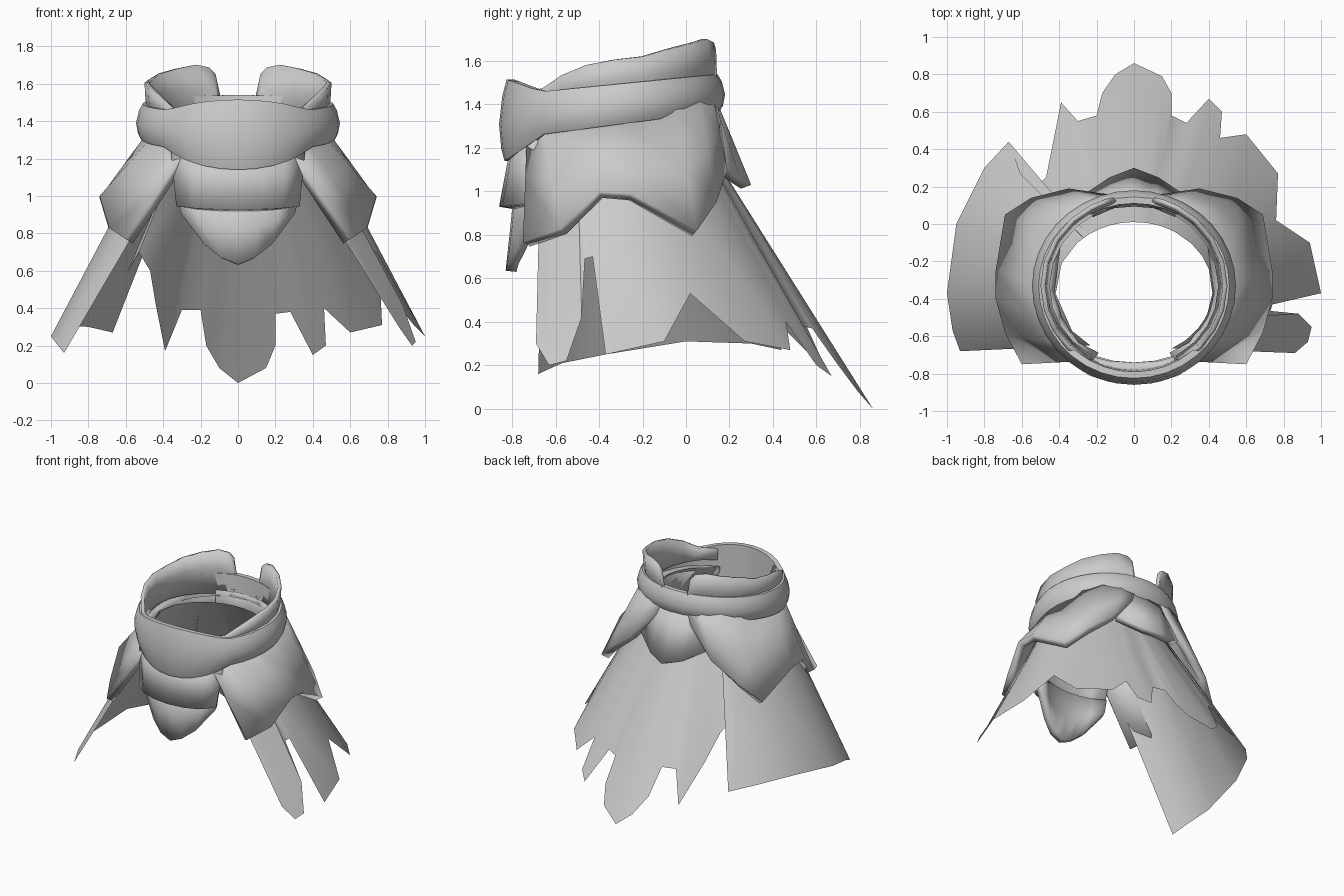
import bpy, math
from mathutils import Vector

if "Cube" in bpy.data.objects:
    bpy.data.objects.remove(bpy.data.objects["Cube"])

steel = bpy.data.materials.new("grey_steel")
steel.diffuse_color = (0.6, 0.6, 0.6, 1)
steel.use_nodes = True
steel.node_tree.nodes["Principled BSDF"].inputs["Base Color"].default_value = steel.diffuse_color
CY = -0.33  # waist axis


def sheet(name, rows, thick=0.0, closed=False, mirror=False, angle=35):
    """Grid of matching point rows, facing away from the waist axis, optionally thickened inward."""
    n = len(rows[0])
    verts = [p for row in rows for p in row]
    faces = []
    for r in range(len(rows) - 1):
        for i in range(n if closed else n - 1):
            j = (i + 1) % n
            faces.append((r * n + i, r * n + j, (r + 1) * n + j, (r + 1) * n + i))
    mesh = bpy.data.meshes.new(name)
    mesh.from_pydata(verts, [], faces)
    mesh.materials.append(steel)
    facing = sum(f.area * f.normal.dot(Vector((f.center.x, f.center.y - CY, 0))) for f in mesh.polygons)
    if facing < 0:
        mesh.flip_normals()
    obj = bpy.data.objects.new(name, mesh)
    bpy.context.collection.objects.link(obj)
    if mirror:
        obj.modifiers.new("mirror", 'MIRROR').use_clip = False
    if thick:
        mod = obj.modifiers.new("thickness", 'SOLIDIFY')
        mod.thickness, mod.offset = thick, -1
    bpy.ops.object.select_all(action='DESELECT')
    obj.select_set(True)
    bpy.context.view_layer.objects.active = obj
    bpy.ops.object.shade_smooth_by_angle(angle=math.radians(angle))
    return obj


def mix(a, b, t):
    return tuple(Vector(a).lerp(Vector(b), t))


# Torn skirt: ragged hem, ruled up to an oval waist
hem = [(.86, -.69, .30), (.93, -.63, .20), (.95, -.55, .22), (.88, -.48, .42), (.73, -.465, .69),
       (.74, -.43, .70), (1.0, -.37, .25), (.94, -.10, .31), (.76, .02, .53), (.77, .27, .31),
       (.60, .48, .27), (.46, .46, .40), (.47, .60, .20), (.40, .67, .15), (.28, .54, .38),
       (.20, .58, .37), (.20, .70, .20), (.15, .79, .08), (0, .86, 0), (-.10, .80, .08),
       (-.17, .70, .20), (-.20, .58, .39), (-.30, .55, .39), (-.39, .65, .17), (-.44, .40, .42),
       (-.47, .25, .60), (-.53, .19, .70), (-.61, .27, .56), (-.67, .44, .27), (-.80, .30, .30),
       (-.95, 0, .31), (-1.0, -.37, .25), (-.97, -.57, .21), (-.93, -.68, .16)]


def waist(p):
    a = math.atan2(p[0], p[1] + .35)
    s, a = (1 if a >= 0 else -1), abs(a)
    if a > math.pi / 2:  # the front edges converge towards the buckle
        a = math.pi / 2 + (a - math.pi / 2) * 2.65
    dx, dy = math.sin(a), math.cos(a)
    r = 1 / math.hypot(dx / .42, dy / .36)
    return (s * r * dx, -.35 + r * dy, 1.35)


sheet("torn_skirt", [[mix(waist(p), p, t) for p in hem] for t in (0, .5, 1)])

# Hip plates
hip_top = [(.22, -.73, 1.33), (.33, -.67, 1.34), (.43, -.52, 1.35), (.47, -.35, 1.36),
           (.43, -.05, 1.40), (.34, .06, 1.42), (.21, .12, 1.43), (.10, .14, 1.44)]
hip_low = [(.60, -.75, .77), (.69, -.58, .83), (.74, -.40, 1.0), (.74, -.25, .99),
           (.69, .05, .82), (.55, .14, .95), (.35, .19, 1.10), (.15, .16, 1.31)]
sheet("hip_plate", [hip_top, [mix(a, b, .5) for a, b in zip(hip_top, hip_low)], hip_low],
      thick=.055, mirror=True)


# Symmetric plates given by their right half, from the middle outward
def both(half):
    return [(-x, y, z) for x, y, z in reversed(half[1:])] + half


sheet("back_plate", [both([(0, .14, 1.42), (.12, .13, 1.42), (.24, .08, 1.42)]),
                     both([(0, .30, 1.03), (.13, .25, 1.06), (.28, .15, 1.14)])], thick=.05)
sheet("front_plate", [both([(0, -.80, 1.25), (.14, -.79, 1.25), (.26, -.76, 1.25), (.36, -.69, 1.25)]),
                      both([(0, -.86, .93), (.13, -.845, .93), (.24, -.81, .935), (.33, -.74, .945)])],
      thick=.06)
sheet("front_tongue", [both([(0, -.79, 1.02), (.12, -.78, 1.02), (.23, -.75, 1.02), (.32, -.70, 1.02)]),
                       both([(0, -.81, .82), (.11, -.80, .84), (.21, -.76, .87), (.31, -.71, .92)]),
                       both([(0, -.83, .635), (.09, -.82, .67), (.18, -.78, .74), (.30, -.715, .90)])],
      thick=.05)

# Belt: one rounded ring that swells into a wide buckle at the front
SEG = 36
belt = [[] for _ in range(8)]
for i in range(SEG):
    a = 2 * math.pi * i / SEG
    x, y = math.sin(a), -math.cos(a)
    ang = min(a, 2 * math.pi - a)
    g = max(0, 1 - (ang / math.radians(48)) ** 2)
    ry = .51 if y < 0 else .49
    t = max(0, (y * ry + CY + .72) / .89)
    low = 1.255 + .115 * t - .115 * g
    top = 1.455 + .085 * t + .06 * g
    profile = [(-.06, 0), (-.005, 0), (.01, .15), (.02, .45), (.005, .8), (-.015, 1), (-.05, 1), (-.06, 0)]
    for row, (d, h) in zip(belt, profile):
        row.append((x * (.525 + d), CY + y * (ry + d), low + (top - low) * h))
sheet("belt", belt, closed=True, angle=50)

# Collar halves rising toward the gap at the back: angle from the back, top height
crest = [(13, 1.54), (15, 1.65), (19, 1.685), (28, 1.70), (42, 1.68), (58, 1.655), (74, 1.62),
         (90, 1.605), (106, 1.58), (120, 1.535), (134, 1.47), (150, 1.46)]


def collar_ring(k, rx, ry):
    out = []
    for deg, top in crest:
        a = math.radians(deg)
        out.append((rx * math.sin(a), CY + ry * math.cos(a), 1.38 + (top - 1.38) * k))
    return out


sheet("collar", [collar_ring(0, .475, .455), collar_ring(.6, .495, .475), collar_ring(1, .50, .485)],
      thick=.025, mirror=True)
